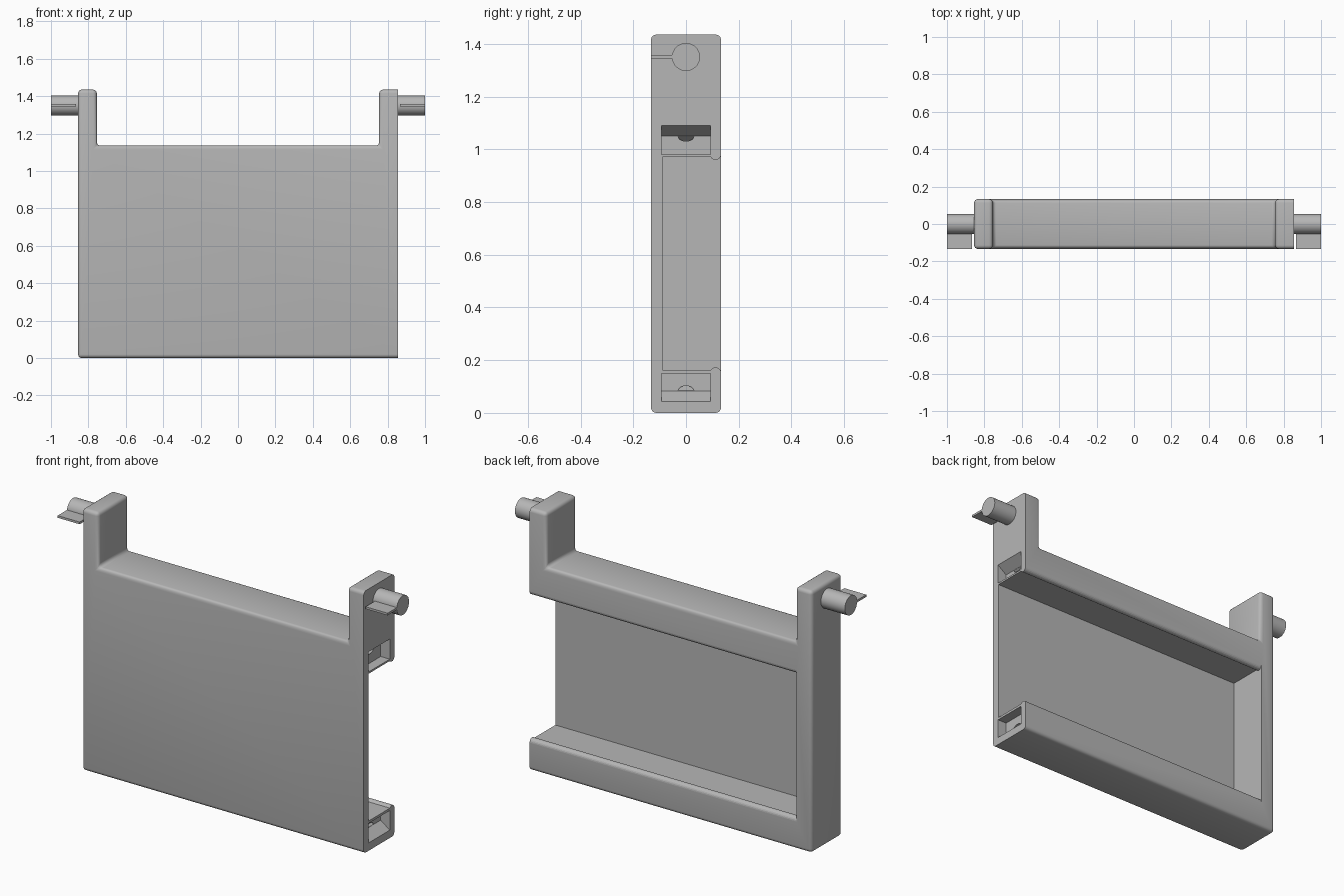
import bpy, bmesh, math
from mathutils import Vector

if "Cube" in bpy.data.objects:
    bpy.data.objects.remove(bpy.data.objects["Cube"], do_unlink=True)

W, D, H = 0.855, 0.133, 1.435      # half width, half depth, full height
POST_IN, DECK = 0.755, 1.135       # inner face of the posts, top of the panel
ROD_Z, ROD_R = 1.35, 0.053

gray = bpy.data.materials.new("plain gray")
gray.use_nodes = True
color = (0.47, 0.47, 0.47, 1)
gray.diffuse_color = color
gray.node_tree.nodes["Principled BSDF"].inputs["Base Color"].default_value = color


def prism(name, points, offset, skip_bevel=None, radius=0.02):
    """Extrude a planar outline by an offset, optionally rounding its edges."""
    bm = bmesh.new()
    face = bm.faces.new([bm.verts.new(p) for p in points])
    ext = bmesh.ops.extrude_face_region(bm, geom=[face])
    moved = [v for v in ext["geom"] if isinstance(v, bmesh.types.BMVert)]
    bmesh.ops.translate(bm, verts=moved, vec=Vector(offset))
    bmesh.ops.recalc_face_normals(bm, faces=bm.faces)
    if skip_bevel:
        edges = [e for e in bm.edges if not skip_bevel(e)]
        bmesh.ops.bevel(bm, geom=edges, offset=radius, segments=4,
                        profile=0.5, affect='EDGES')
    mesh = bpy.data.meshes.new(name)
    bm.to_mesh(mesh)
    bm.free()
    mesh.materials.append(gray)
    obj = bpy.data.objects.new(name, mesh)
    bpy.context.collection.objects.link(obj)
    return obj


def arc(cy, cz, r, start, end, steps, x):
    angles = [math.radians(start + (end - start) * i / steps) for i in range(steps + 1)]
    return [(x, cy + r * math.cos(a), cz + r * math.sin(a)) for a in angles]


def smooth(obj):
    bpy.ops.object.select_all(action='DESELECT')
    obj.select_set(True)
    bpy.context.view_layer.objects.active = obj
    bpy.ops.object.shade_smooth_by_angle(angle=math.radians(35))


def cut(target, cutter):
    mod = target.modifiers.new(cutter.name, 'BOOLEAN')
    mod.operation = 'DIFFERENCE'
    mod.solver = 'EXACT'
    mod.object = cutter
    cutter.hide_render = True
    cutter.hide_set(True)


# Panel with two raised posts; the open end keeps sharp edges
outline = [(-W, 0), (W, 0), (W, H), (POST_IN, H), (POST_IN, DECK),
           (-POST_IN, DECK), (-POST_IN, H), (-W, H)]
body = prism("panel_body", [(x, -D, z) for x, z in outline], (0, 2 * D, 0),
             lambda e: all(v.co.x > W - 0.001 for v in e.verts))
smooth(body)

# Rear pocket, open at one end, with a rounded bead along each lip
POCKET_X = -0.762
TOP, BOTTOM, BACK = 0.97, 0.163, D + 0.05
pocket = [(POCKET_X, -0.09, BOTTOM)]
pocket += arc(0.112, BOTTOM - 0.011, 0.021, 148, 0, 8, POCKET_X)
pocket += [(POCKET_X, BACK, BOTTOM - 0.011), (POCKET_X, BACK, TOP + 0.011)]
pocket += arc(0.112, TOP + 0.011, 0.021, 0, -148, 8, POCKET_X)
pocket += [(POCKET_X, -0.09, TOP)]
cut(body, prism("pocket_cutter", pocket, (W - POCKET_X + 0.05, 0, 0)))

# Sloped recesses in the open end of both rails, each with a small slanted hole
DEPTH, SLOPE, OUT = 0.055, 0.04, 0.01
for label, far, near, way in (("upper", 1.09, 0.98, -1), ("lower", 0.043, 0.15, 1)):
    rise = way * SLOPE
    wedge = [(W + OUT, near), (W - DEPTH, near), (W - DEPTH, far + rise),
             (W, far), (W + OUT, far)]
    cut(body, prism(label + "_recess_cutter", [(x, -0.093, z) for x, z in wedge],
                    (0, 0.186, 0)))
    x0 = W - DEPTH + 0.002
    half_disc = [(x, y, far + rise + way * z * 0.6)
                 for x, y, z in arc(0, 0, 0.03, 0, 180, 10, x0)]
    cut(body, prism(label + "_hole_cutter", half_disc, (-0.035, 0, way * 0.025)))

# Pivot rods and their thin forward fins
for label, side in (("left", 1), ("right", -1)):
    inner = side * (W - 0.02)
    rod = prism(label + "_pivot_rod", arc(0, ROD_Z, ROD_R, 0, 352.5, 47, inner),
                (side - inner, 0, 0))
    smooth(rod)
    x0 = side * (W + 0.012)
    fin = [(x0, -D, ROD_Z - 0.005), (x0, -0.04, ROD_Z - 0.005),
           (x0, -0.04, ROD_Z + 0.007), (x0, -D, ROD_Z + 0.007)]
    prism(label + "_fin", fin, (side - x0, 0, 0))
